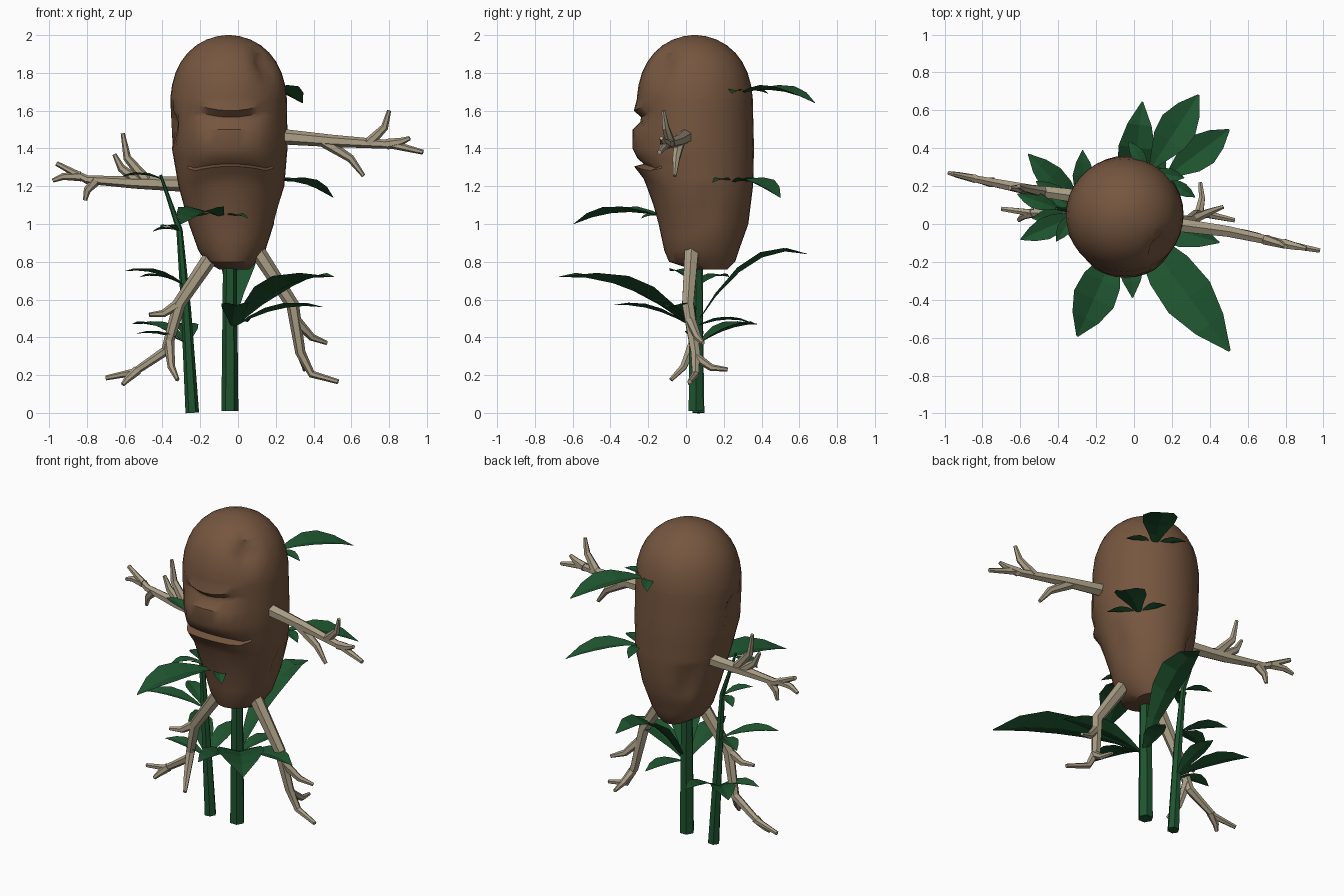
import bpy, bmesh, math
from mathutils import Vector as V

if "Cube" in bpy.data.objects:
    bpy.data.objects.remove(bpy.data.objects["Cube"])


def material(name, col):
    m = bpy.data.materials.new(name)
    m.diffuse_color = (*col, 1)
    m.use_nodes = True
    m.node_tree.nodes["Principled BSDF"].inputs["Base Color"].default_value = m.diffuse_color
    return m


BROWN = material("potato brown", (0.18, 0.093, 0.050))
WOOD = material("twig tan", (0.40, 0.34, 0.235))
GREEN = material("leaf green", (0.013, 0.088, 0.028))


def finish(bm, name, mat, angle=None):
    bmesh.ops.recalc_face_normals(bm, faces=bm.faces)
    me = bpy.data.meshes.new(name)
    bm.to_mesh(me)
    bm.free()
    me.materials.append(mat)
    ob = bpy.data.objects.new(name, me)
    bpy.context.collection.objects.link(ob)
    if angle:
        bpy.ops.object.select_all(action='DESELECT')
        ob.select_set(True)
        bpy.context.view_layer.objects.active = ob
        bpy.ops.object.shade_smooth_by_angle(angle=math.radians(angle))


def skin(bm, rings):
    n = len(rings[0])
    for a, b in zip(rings, rings[1:]):
        for i in range(n):
            j = (i + 1) % n
            bm.faces.new((a[i], a[j], b[j], b[i]))
    bm.faces.new(rings[0])
    bm.faces.new(rings[-1])


def lookup(table, z):
    for a, b in zip(table, table[1:]):
        if a[0] <= z <= b[0]:
            t = (z - a[0]) / (b[0] - a[0])
            return [p + (q - p) * t for p, q in zip(a[1:], b[1:])]
    return [0.0] * (len(table[0]) - 1)


# Body outline below the dome: height, left, right, front, back
OUTLINE = [(0.76, -0.10, 0.06, 0.03, 0.22), (0.80, -0.17, 0.10, -0.09, 0.26),
           (0.86, -0.21, 0.145, -0.115, 0.28), (1.0, -0.26, 0.19, -0.145, 0.33),
           (1.2, -0.315, 0.245, -0.20, 0.355), (1.4, -0.35, 0.262, -0.262, 0.36),
           (1.6, -0.36, 0.26, -0.262, 0.355)]
# Face relief: height, push forward
BROW = [(1.50, 0), (1.54, -0.02), (1.565, -0.024), (1.6, 0.014), (1.66, 0)]
MOUTH = [(1.1, 0), (1.24, 0.012), (1.305, 0.042), (1.318, -0.012), (1.35, 0.012), (1.4, 0.022), (1.5, 0.02), (1.54, 0)]
# Dents: position, radius, depth
DENTS = [((0.15, -0.13, 1.85), 0.09, 0.05), ((-0.35, 0.0, 1.53), 0.09, 0.04),
         ((-0.20, 0.28, 1.07), 0.09, 0.05), ((0.25, 0.12, 1.12), 0.08, 0.03)]


def window(x, half):
    return max(0.0, min(1.0, (half - abs(x + 0.04)) / 0.06))


def body_size(z):
    """Half sizes and centre of the body at a height, closing in a round dome."""
    x0, x1, y0, y1 = lookup(OUTLINE, min(z, 1.6))
    s = math.sqrt(max(0.002, 1 - (max(z - 1.6, 0) / 0.4) ** 2.5))
    return (x1 - x0) / 2 * s, (y1 - y0) / 2 * s, (x0 + x1) / 2, (y0 + y1) / 2


levels = {row[0] for row in OUTLINE + BROW + MOUTH} | {0.93, 1.27}
levels |= {1.6 + 0.4 * math.sin(math.pi / 2 * k / 9) for k in range(1, 10)}
bm = bmesh.new()
rings = []
for z in sorted(levels):
    rx, ry, cx, cy = body_size(z)
    ring = []
    for i in range(36):
        a = math.tau * i / 36
        p = V((cx + rx * math.cos(a), cy + ry * math.sin(a), z))
        curve = min(((p.x + 0.04) / 0.2) ** 2, 1) * window(p.x, 0.25)
        if p.y < 0.05:
            p.y -= lookup(BROW, z)[0] * window(p.x, 0.19) + lookup(MOUTH, z)[0] * window(p.x, 0.23)
            if 1.2 < z < 1.4:
                p.z -= 0.025 * curve
            if 1.53 < z < 1.62:
                p.z += 0.04 * curve
        inward = (V((-0.05, 0.05, p.z)) - p).normalized()
        for c, r, d in DENTS:
            k = (p - V(c)).length / r
            if k < 1:
                p += inward * d * (1 - k * k)
        ring.append(bm.verts.new(p))
    rings.append(ring)
skin(bm, rings)
finish(bm, "potato_body", BROWN, 35)


def tube(bm, pts, r0, r1, sides=6):
    pts = [V(p) for p in pts]
    rings = []
    for k, p in enumerate(pts):
        d = (pts[min(k + 1, len(pts) - 1)] - pts[max(k - 1, 0)]).normalized()
        s = d.cross(V((0, 1, 0)) if abs(d.y) < 0.8 else V((1, 0, 0))).normalized()
        t = d.cross(s)
        r = r0 + (r1 - r0) * k / (len(pts) - 1)
        rings.append([bm.verts.new(p + r * (s * math.cos(a) + t * math.sin(a)))
                      for a in (math.tau * i / sides for i in range(sides))])
    skin(bm, rings)


def limb(name, path, twigs):
    """Tapered branch; each twig leaves the path at a segment position and bends to its tip."""
    bm = bmesh.new()
    path = [V(p) for p in path]
    tube(bm, path, 0.042, 0.013)
    for at, tip in twigs:
        k = int(at)
        step = path[k + 1] - path[k]
        start, tip = path[k] + step * (at - k), V(tip)
        mid = (start + tip) / 2 + step.normalized() * 0.15 * (tip - start).length
        tube(bm, (start, mid, tip), 0.032 - 0.003 * k, 0.011)
    finish(bm, name, WOOD, 25)


# Twig arms
limb("right_arm", [(0.2, 0, 1.465), (0.5, -0.04, 1.44), (0.82, -0.11, 1.42), (0.98, -0.14, 1.38)],
     [(0.8, (0.665, -0.06, 1.255)), (1.6, (0.8, -0.12, 1.6)), (1.9, (0.91, -0.13, 1.455))])
limb("left_arm", [(-0.25, 0.14, 1.21), (-0.55, 0.18, 1.22), (-0.8, 0.23, 1.235), (-0.96, 0.265, 1.32)],
     [(0.75, (-0.61, 0.2, 1.48)), (0.9, (-0.655, 0.19, 1.37)), (1.8, (-0.81, 0.23, 1.125)),
      (2.2, (-0.98, 0.27, 1.23))])

# Root legs
limb("right_leg", [(0.1, 0.03, 0.86), (0.29, 0.01, 0.57), (0.33, 0.05, 0.32), (0.39, 0.05, 0.205), (0.53, 0.02, 0.165)],
     [(1.3, (0.47, 0.09, 0.37)), (2.2, (0.35, 0.22, 0.23))])
limb("left_leg", [(-0.12, 0.03, 0.86), (-0.31, 0.01, 0.58), (-0.38, 0.05, 0.33), (-0.55, 0.06, 0.215), (-0.7, 0.08, 0.185)],
     [(1, (-0.47, -0.02, 0.52)), (1.8, (-0.32, -0.08, 0.175)), (2.9, (-0.61, 0.02, 0.15))])


# Plant stems
def stem(name, path, r0, r1):
    bm = bmesh.new()
    tube(bm, path, r0, r1)
    finish(bm, name, GREEN)


stem("main_stem", [(-0.043, 0.053, 0.01), (-0.043, 0.053, 0.85)], 0.045, 0.036)
stem("side_stem", [(-0.242, 0.066, 0), (-0.275, 0.066, 0.55), (-0.31, 0.075, 0.97), (-0.41, 0.08, 1.26)], 0.036, 0.007)


def leaf(name, base, yaw, reach, rise, width, arch=0.35):
    """Folded pointed blade arching outward from its base."""
    a = math.radians(yaw)
    d = V((reach * math.cos(a), reach * math.sin(a), rise))
    side = V((-math.sin(a), math.cos(a), 0))
    bm = bmesh.new()
    rows = []
    for k in range(6):
        t = k / 5
        w = width * max(0.04, math.sin(math.pi * t ** 1.15))
        c = V(base) + d * t + V((0, 0, arch * reach * t * (1 - t)))
        lift = V((0, 0, 0.14 * w))
        rows.append([bm.verts.new(q) for q in (c - side * w / 2 + lift, c, c + side * w / 2 + lift)])
    for p, q in zip(rows, rows[1:]):
        for i in (0, 1):
            bm.faces.new((p[i], p[i + 1], q[i + 1], q[i]))
    finish(bm, name, GREEN)


def leaf_group(name, base, blades):
    for k, (yaw, reach, rise, *arch) in enumerate(blades):
        leaf(f"{name}_{k + 1}", base, yaw, reach, rise, 0.02 + 0.29 * reach, *arch)


# Stem leaves: yaw, reach, rise and sometimes arch
leaf_group("main_stem_leaf", (-0.03, 0.04, 0.45),
           [(-53, 0.89, 0.27), (-87, 0.43, 0.12), (-16, 0.5, 0.11), (75, 0.31, 0.03), (83, 0.61, 0.39, 0.95)])
leaf_group("low_leaf", (-0.26, 0.06, 0.36), [(134, 0.43, 0.11), (186, 0.28, 0.06), (92, 0.33, 0.11)])
leaf_group("middle_leaf", (-0.28, 0.06, 0.67), [(204, 0.35, 0.08), (145, 0.29, 0.05)])
leaf_group("upper_leaf", (-0.31, 0.07, 0.96), [(238, 0.19, 0.02), (145, 0.17, 0)])
leaf_group("tip_leaf", (-0.39, 0.08, 1.23), [(161, 0.24, 0.02)])

# Body sprouts: one broad leaf between two leaflets
for name, base, yaw, reach, rise in [("front_sprout", (-0.08, -0.1, 1.03), 246, 0.54, -0.03),
                                     ("high_sprout", (0.08, 0.28, 1.69), 57, 0.48, -0.05),
                                     ("back_sprout", (0.16, 0.24, 1.22), 37, 0.43, -0.08)]:
    leaf(name + "_leaf", base, yaw, reach, rise, 0.43 * reach)
    for turn in (-68, 68):
        leaf(f"{name}_leaflet_{'right' if turn < 0 else 'left'}", base, yaw + turn, 0.19, 0, 0.07)
